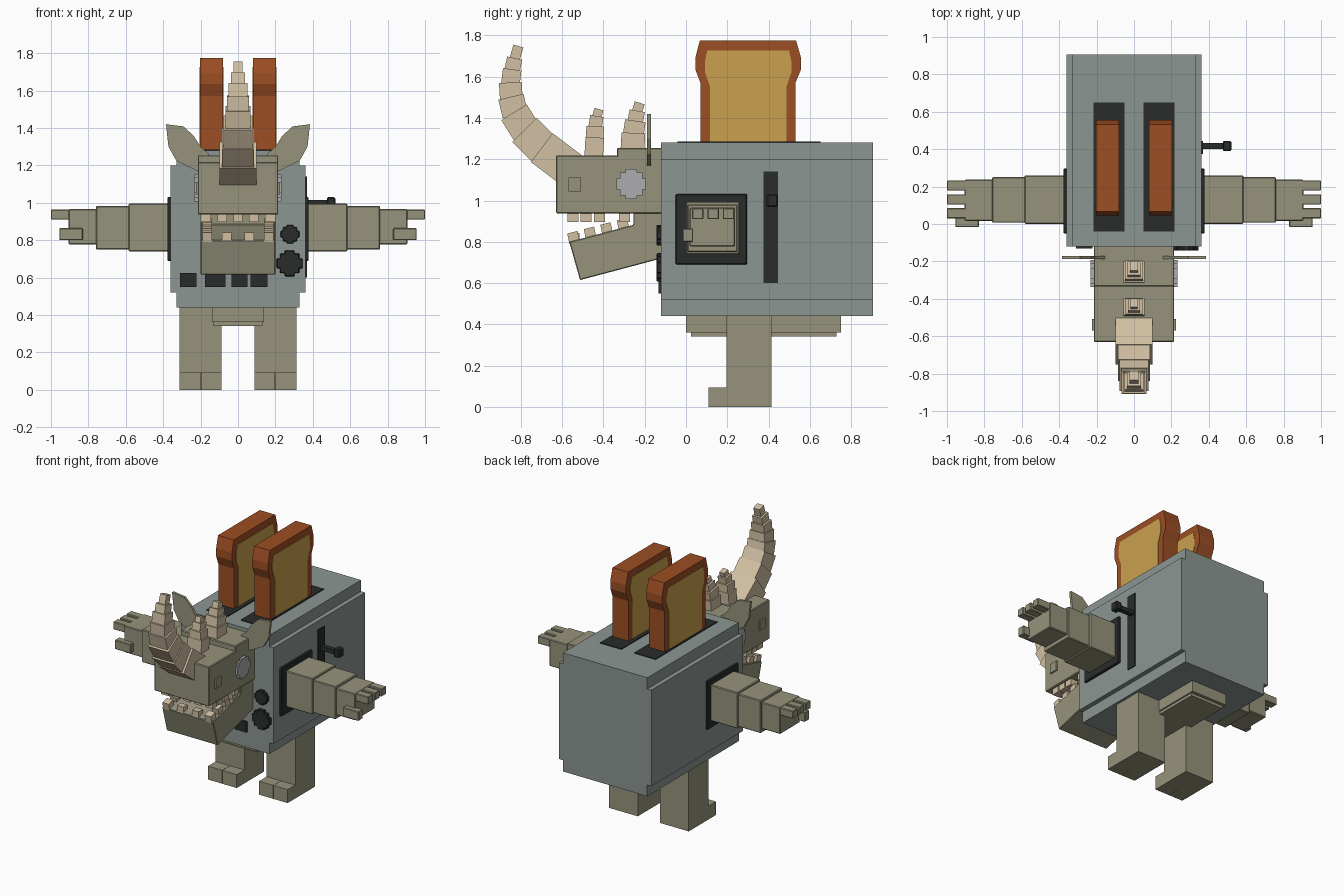
import bpy, bmesh, math
from mathutils import Vector, Matrix

if "Cube" in bpy.data.objects:
    bpy.data.objects.remove(bpy.data.objects["Cube"])


def material(name, rgb):
    m = bpy.data.materials.new(name)
    m.diffuse_color = [(c / 255 / 12.92 if c < 11 else ((c / 255 + 0.055) / 1.055) ** 2.4) for c in rgb] + [1]
    m.use_nodes = True
    m.node_tree.nodes["Principled BSDF"].inputs["Base Color"].default_value = m.diffuse_color
    return m


METAL = material("grey metal", (139, 150, 146))
HIDE = material("olive hide", (150, 148, 124))
DARK = material("dark plastic", (42, 44, 44))
CRUST = material("toast crust", (156, 78, 36))
BREAD = material("toasted bread", (202, 160, 78))
HORN = material("pale horn", (208, 191, 162))
EYE = material("pale eye", (172, 171, 175))


def finish(name, bm, mat, bevel=0):
    bmesh.ops.recalc_face_normals(bm, faces=bm.faces)
    me = bpy.data.meshes.new(name)
    bm.to_mesh(me)
    bm.free()
    me.materials.append(mat)
    ob = bpy.data.objects.new(name, me)
    bpy.context.collection.objects.link(ob)
    if bevel:
        mod = ob.modifiers.new("bevel", 'BEVEL')
        mod.width, mod.segments = bevel, 1
    return ob


def box(name, mat, x, y, z, bevel=0):
    """Box from (min, max) pairs."""
    bm = bmesh.new()
    bmesh.ops.create_cube(bm, size=1)
    for v in bm.verts:
        v.co = [sum(r) / 2 + c * (r[1] - r[0]) for r, c in zip((x, y, z), v.co)]
    return finish(name, bm, mat, bevel)


def prism(name, mat, pts, axis, lo, hi, bevel=0):
    """Extrude an outline along x (points are y, z) or along y (points are x, z)."""
    bm = bmesh.new()
    put = (lambda p, d: (d, p[0], p[1])) if axis == 'x' else (lambda p, d: (p[0], d, p[1]))
    f = bm.faces.new([bm.verts.new(put(p, lo)) for p in pts])
    ext = bmesh.ops.extrude_face_region(bm, geom=[f])["geom"]
    for v in ext:
        if isinstance(v, bmesh.types.BMVert):
            v.co += Vector(put((0, 0), hi - lo))
    return finish(name, bm, mat, bevel)


def stepped_disc(cx, cz, r):
    """Blocky circle outline."""
    q = [(1, .38), (.76, .38), (.76, .76), (.38, .76), (.38, 1)]
    pts = []
    for sx, sz in ((1, 1), (-1, 1), (-1, -1), (1, -1)):
        part = q if sx * sz > 0 else q[::-1]
        pts += [(cx + sx * a * r, cz + sz * b * r) for a, b in part]
    return pts


def horn(name, path, thick, wide):
    """Chain of shrinking blocks along a path of (y, z) points."""
    bm = bmesh.new()
    for i in range(len(path) - 1):
        a, b = (Vector((0, *p)) for p in path[i:i + 2])
        d = b - a
        rot = Matrix.Rotation(math.atan2(d.z, d.y) - math.pi / 2, 4, 'X')
        size = Matrix.Diagonal((wide[i], thick[i], d.length + thick[i] * 0.12, 1))
        bmesh.ops.create_cube(bm, size=1, matrix=Matrix.Translation((a + b) / 2) @ rot @ size)
    return finish(name, bm, HORN)


def span(s, a, b):
    """Mirror an x range to side s."""
    return (a, b) if s > 0 else (-b, -a)


# Toaster body: wide middle with narrower top and bottom
prism("body", METAL, [(-.33, .44), (.33, .44), (.33, .52), (.362, .52), (.362, 1.2), (.33, 1.2),
                      (.33, 1.28), (-.33, 1.28), (-.33, 1.2), (-.362, 1.2), (-.362, .52), (-.33, .52)],
      'y', -.12, .905)
box("belly", HIDE, (-.14, .14), (0, .75), (.362, .45))
box("belly_underside", HIDE, (-.13, .13), (.025, .728), (.342, .37))

# Front controls
for i, (a, b) in enumerate(((-.31, -.222), (-.177, -.066), (-.036, .052), (.066, .157))):
    box(f"button_{i}", DARK, (a, b), (-.132, -.11), (.55, .625))
prism("small_dial", DARK, stepped_disc(.278, .832, .05), 'y', -.143, -.11, .004)
prism("large_dial", DARK, stepped_disc(.276, .676, .069), 'y', -.143, -.11, .004)

# Side lever
box("lever_track", DARK, (.35, .368), (.375, .445), (.60, 1.14))
box("lever_rod", DARK, (.35, .49), (.4, .432), (.985, 1.015))
box("lever_knob", DARK, (.475, .52), (.39, .445), (.97, 1.03), .006)

# Bread slices and their slots
crust = [(.07, 1.2), (.07, 1.57), (.045, 1.69), (.067, 1.775), (.533, 1.775), (.557, 1.69), (.53, 1.57), (.53, 1.2)]
crust[2:2] = [(.045, 1.635)]
crust[7:7] = [(.557, 1.635)]
crumb = [(.117, 1.28), (.117, 1.55), (.092, 1.62), (.092, 1.675), (.103, 1.727),
         (.499, 1.727), (.51, 1.675), (.51, 1.62), (.486, 1.55), (.486, 1.28)]
for s, side in ((1, "right"), (-1, "left")):
    box(f"slot_{side}", DARK, span(s, .05, .217), (-.04, .65), (1.26, 1.286))
    lo, hi = span(s, .08, .203)
    prism(f"toast_{side}", CRUST, crust, 'x', lo, hi)
    prism(f"toast_outer_face_{side}", BREAD, crumb, 'x', hi - .002, hi + .003)
    prism(f"toast_inner_face_{side}", BREAD, crumb, 'x', lo - .003, lo + .002)

# Arms, legs, ears, eyes and nostrils
ear = [(.385, 1.42), (.29, 1.408), (.235, 1.355), (.2, 1.3), (.155, 1.26), (.16, 1.18),
       (.22, 1.17), (.33, 1.225), (.372, 1.3)]
for s, side in ((1, "right"), (-1, "left")):
    box(f"shoulder_plate_{side}", DARK, span(s, .35, .378), (-.05, .296), (.69, 1.032), .005)
    box(f"upper_arm_{side}", HIDE, span(s, .36, .585), (0, .26), (.74, .995), .005)
    box(f"forearm_{side}", HIDE, span(s, .58, .76), (.007, .25), (.75, .982), .005)
    box(f"hand_{side}", HIDE, span(s, .755, .905), (.017, .238), (.778, .966), .005)
    for i, y in enumerate((.03, .104, .178)):
        box(f"finger_{i}_{side}", HIDE, span(s, .89, 1), (y, y + .055), (.91, .964), .004)
    box(f"thumb_{side}", HIDE, span(s, .83, .955), (-.017, .035), (.8, .865), .004)
    box(f"leg_{side}", HIDE, span(s, .087, .312), (.195, .415), (0, .45))
    for i, (a, b) in enumerate(((.087, .199), (.201, .312))):
        box(f"toe_{i}_{side}", HIDE, span(s, a, b), (.11, .2), (0, .095))
    prism(f"ear_{side}", HIDE, [(s * x, z) for x, z in ear], 'y', -.188, -.17)
    lo, hi = span(s, .2, .233)
    prism(f"eye_{side}", EYE, stepped_disc(-.265, 1.08, .072), 'x', lo, hi)
    box(f"nostril_{side}", HIDE, span(s, .2, .225), (-.57, -.508), (1.045, 1.112))

# Head and hanging jaw
box("snout", HIDE, (-.215, .215), (-.63, -.11), (.938, 1.218), .005)
box("brow", HIDE, (-.215, .215), (-.335, -.11), (1.2, 1.254), .005)
prism("jaw", HIDE, [(-.565, .8), (-.255, .882), (-.255, .95), (-.11, .95), (-.11, .722), (-.513, .615)],
      'x', -.2, .2, .004)

# Teeth: side rows, then the front row
for s, side in ((1, "right"), (-1, "left")):
    for i, y in enumerate((-.573, -.51, -.445, -.325)):
        box(f"upper_tooth_{i}_{side}", HORN, span(s, .145, .2), (y, y + .053), (.896, .945))
    for i, y in enumerate((-.565, -.485, -.405, -.325)):
        z = .8 + (y + .565) * .265
        prism(f"lower_tooth_{i}_{side}", HORN, [(y, z - .01), (y + .05, z + .003), (y + .04, z + .053),
                                               (y - .01, z + .04)], 'x', *span(s, .14, .19))
for i, x in enumerate((-.11, -.025, .06)):
    box(f"front_upper_tooth_{i}", HORN, (x, x + .05), (-.573, -.52), (.896, .945))
for i, x in enumerate((-.085, .035)):
    box(f"front_lower_tooth_{i}", HORN, (x, x + .05), (-.562, -.515), (.79, .842))

# Horns
horn("nose_horn", [(-.545, 1.14), (-.69, 1.25), (-.775, 1.335), (-.828, 1.42), (-.846, 1.495),
                   (-.85, 1.565), (-.842, 1.63), (-.83, 1.685), (-.812, 1.745)],
     [.175, .165, .145, .125, .11, .09, .075, .05], [.2, .17, .155, .135, .115, .1, .075, .05])
horn("middle_horn", [(-.448, 1.19), (-.442, 1.3), (-.44, 1.355), (-.432, 1.405), (-.422, 1.44)],
     [.09, .085, .065, .045], [.11, .09, .065, .04])
horn("brow_horn", [(-.26, 1.23), (-.255, 1.32), (-.246, 1.38), (-.237, 1.43), (-.225, 1.47)],
     [.115, .1, .075, .05], [.11, .095, .07, .045])
